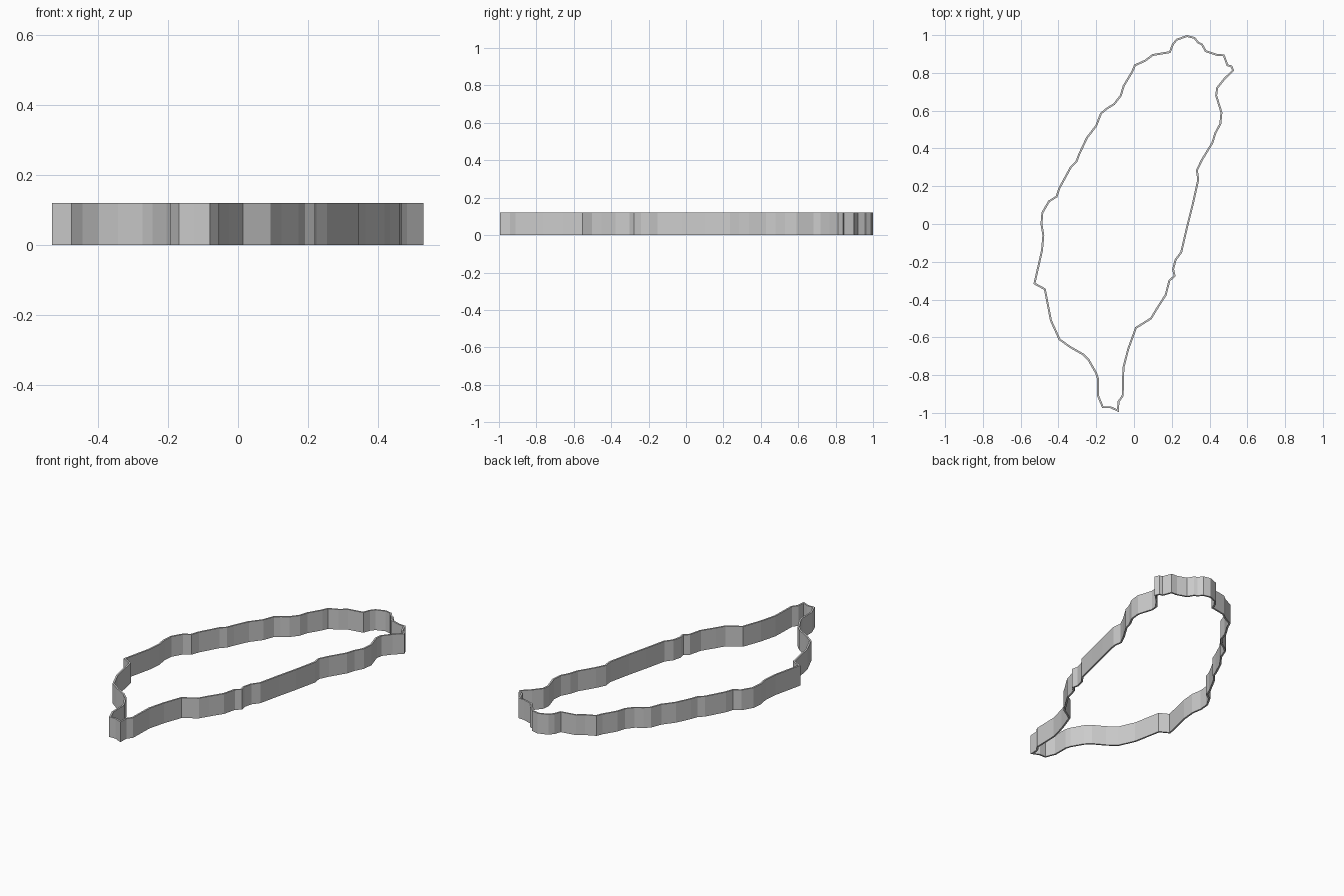
import bpy
import bmesh

HEIGHT = 0.12
THICKNESS = 0.01

# Wall centre line seen from above, clockwise from the top
OUTLINE = [
    (.28, .995), (.32, .985), (.34, .96), (.36, .95), (.38, .915), (.44, .895),
    (.475, .893), (.495, .84), (.515, .835), (.525, .813), (.48, .77), (.44, .72),
    (.435, .68), (.463, .59), (.457, .53), (.43, .48), (.415, .43), (.36, .34),
    (.333, .285), (.34, .235), (.31, .10), (.28, -.02), (.25, -.15), (.22, -.19),
    (.207, -.24), (.215, -.275), (.187, -.30), (.168, -.375), (.12, -.45), (.09, -.50),
    (.01, -.55), (-.03, -.66), (-.056, -.76), (-.06, -.91), (-.082, -.94), (-.085, -.988),
    (-.125, -.97), (-.165, -.97), (-.19, -.91), (-.19, -.82), (-.20, -.79), (-.24, -.72),
    (-.27, -.69), (-.34, -.65), (-.395, -.61), (-.44, -.51), (-.472, -.345), (-.527, -.315),
    (-.487, -.14), (-.48, -.06), (-.49, 0), (-.485, .06), (-.45, .12), (-.41, .145),
    (-.395, .19), (-.335, .30), (-.305, .33), (-.29, .37), (-.25, .455), (-.20, .52),
    (-.175, .585), (-.145, .61), (-.105, .635), (-.07, .68), (-.055, .73), (-.01, .805),
    (.005, .84), (.06, .865), (.10, .895), (.19, .91), (.205, .95), (.225, .975),
]

# Upright band following the outline
bm = bmesh.new()
lower = [bm.verts.new((x, y, 0)) for x, y in OUTLINE]
upper = [bm.verts.new((x, y, HEIGHT)) for x, y in OUTLINE]
for i in range(len(OUTLINE)):
    j = (i + 1) % len(OUTLINE)
    bm.faces.new((lower[j], lower[i], upper[i], upper[j]))
mesh = bpy.data.meshes.new("cutter_wall")
bm.to_mesh(mesh)
bm.free()
wall = bpy.data.objects.new("cutter_wall", mesh)
bpy.context.collection.objects.link(wall)

# Thin wall centred on the outline
solid = wall.modifiers.new("wall_thickness", 'SOLIDIFY')
solid.thickness = THICKNESS
solid.offset = 0
solid.use_even_offset = True
